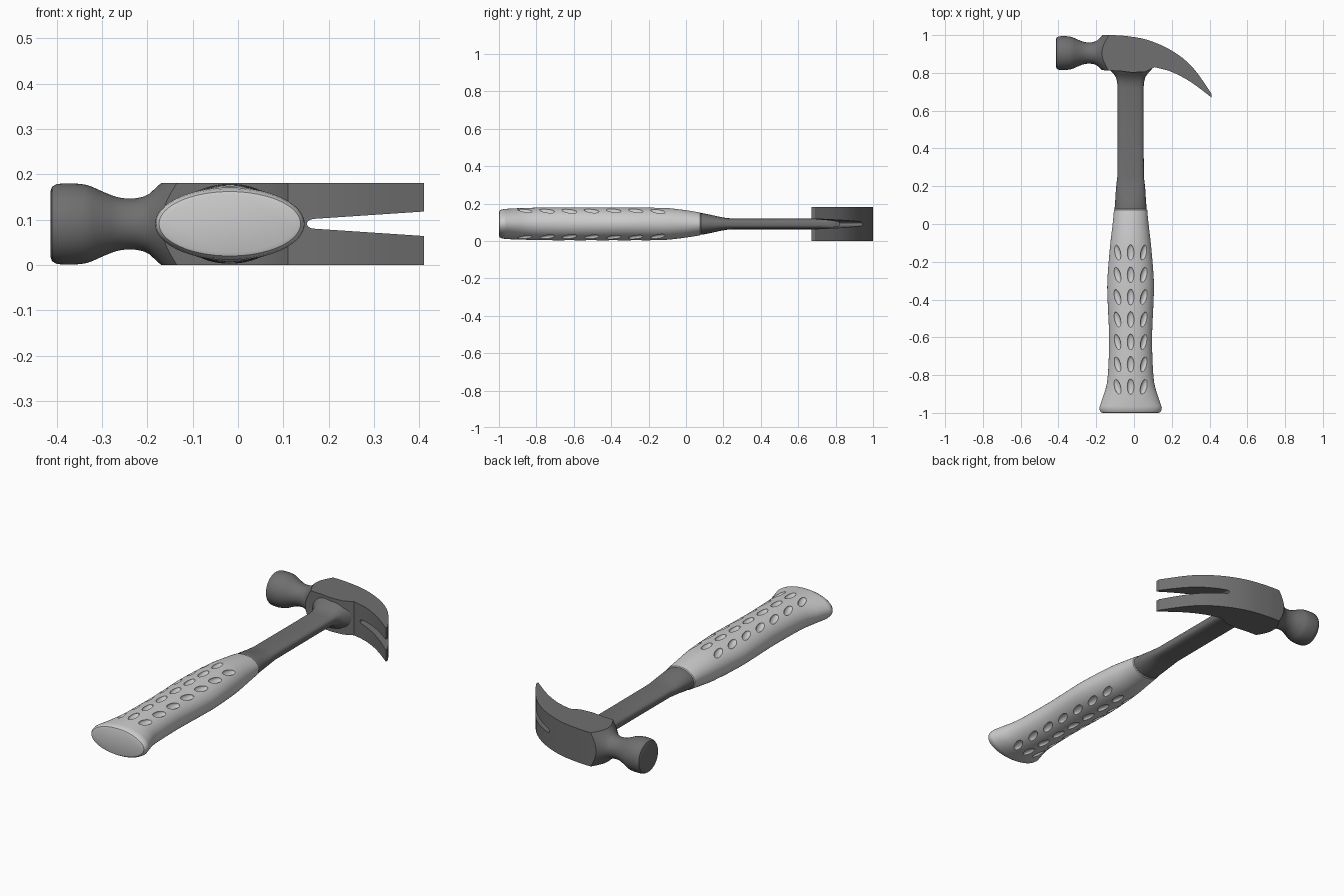
import bpy, bmesh, math
from mathutils import Matrix, Vector

if "Cube" in bpy.data.objects:
    bpy.data.objects.remove(bpy.data.objects["Cube"])

ZC = 0.091      # mid height of the hammer
XC = -0.018     # handle axis

steel = bpy.data.materials.new("dark_steel")
steel.diffuse_color = (0.16, 0.16, 0.16, 1)
steel.use_nodes = True
steel.node_tree.nodes["Principled BSDF"].inputs["Base Color"].default_value = steel.diffuse_color


def make(name, bm, mat=None):
    bmesh.ops.recalc_face_normals(bm, faces=bm.faces)
    me = bpy.data.meshes.new(name)
    bm.to_mesh(me)
    bm.free()
    ob = bpy.data.objects.new(name, me)
    bpy.context.collection.objects.link(ob)
    if mat:
        me.materials.append(mat)
    return ob


def skin(name, rings, mat=None):
    """Bridge a list of closed rings and cap both ends."""
    bm = bmesh.new()
    vs = [[bm.verts.new(p) for p in r] for r in rings]
    n = len(vs[0])
    for a, b in zip(vs, vs[1:]):
        for i in range(n):
            bm.faces.new((a[i], a[(i + 1) % n], b[(i + 1) % n], b[i]))
    bm.faces.new(vs[0])
    bm.faces.new(vs[-1])
    return make(name, bm, mat)


def oval(y, a, b, p=2.0, n=64):
    """Superellipse section across the handle."""
    out = []
    for i in range(n):
        t = 2 * math.pi * i / n
        c, s = math.cos(t), math.sin(t)
        out.append((XC + a * math.copysign(abs(c) ** (2 / p), c), y,
                    ZC + b * math.copysign(abs(s) ** (2 / p), s)))
    return out


def prism(name, pts, place, mat=None):
    """Extrude an outline; place(u, v, end) gives the 3D point."""
    return skin(name, [[place(u, v, e) for u, v in pts] for e in (0, 1)], mat)


def cut(ob, tool, op):
    m = ob.modifiers.new(op, 'BOOLEAN')
    m.operation, m.object, m.solver = op, tool, 'EXACT'
    activate(ob)
    bpy.ops.object.modifier_apply(modifier=m.name)
    bpy.data.objects.remove(tool)


def activate(ob):
    bpy.ops.object.select_all(action='DESELECT')
    ob.select_set(True)
    bpy.context.view_layer.objects.active = ob


def smooth(ob, deg=30):
    activate(ob)
    bpy.ops.object.shade_smooth_by_angle(angle=math.radians(deg))


def curve(keys, steps=4):
    """Catmull-Rom through tuples."""
    ks = [Vector(k) for k in keys]
    out = []
    for i in range(len(ks) - 1):
        p0, p1, p2, p3 = ks[max(i - 1, 0)], ks[i], ks[i + 1], ks[min(i + 2, len(ks) - 1)]
        for s in range(steps):
            t = s / steps
            out.append(0.5 * (2 * p1 + (p2 - p0) * t + (2 * p0 - 5 * p1 + 4 * p2 - p3) * t * t
                              + (3 * p1 - p0 - 3 * p2 + p3) * t ** 3))
    return out + [ks[-1]]


# Grip: (y, half width, half height)
body = curve([(-0.97, 0.165, 0.08), (-0.92, 0.148, 0.083), (-0.84, 0.125, 0.086),
              (-0.72, 0.116, 0.088), (-0.58, 0.114, 0.088), (-0.42, 0.121, 0.088),
              (-0.3, 0.123, 0.088), (-0.12, 0.109, 0.086), (0, 0.095, 0.073),
              (0.075, 0.088, 0.061)])
end = [(-1, 0.146, 0.063), (-0.997, 0.156, 0.071), (-0.987, 0.163, 0.077)]
grip = skin("grip", [oval(*r) for r in end + body] + [oval(0.083, 0.08, 0.053)])

# Dimples: three columns on the upper and lower sides
bm = bmesh.new()
for row in range(7):
    y = -0.15 - row * 0.1185
    r = min(body, key=lambda q: abs(q[0] - y))
    for col in (-1, 0, 1):
        for side in (-1, 1):
            x = col * 0.07
            z = side * r[2] * math.sqrt(1 - (x / r[1]) ** 2)
            nrm = Vector((x / r[1] ** 2, 0, z / r[2] ** 2)).normalized()
            ydir = Vector((col * 0.35, 1, 0))
            ydir = (ydir - nrm * ydir.dot(nrm)).normalized()
            xdir = ydir.cross(nrm)
            rot = Matrix((xdir, ydir, nrm)).transposed().to_4x4()
            m = Matrix.Translation((XC + x, y, ZC + z)) @ rot @ Matrix.Diagonal((0.018, 0.042, 0.013, 1))
            bmesh.ops.create_uvsphere(bm, u_segments=16, v_segments=10, radius=1, matrix=m)
dimples = make("dimple_cutter", bm)
cut(grip, dimples, 'DIFFERENCE')
smooth(grip)

# Shaft: flared collar at the grip, flat bar, flare into the head
shaft = skin("shaft", [oval(*r) for r in [
    (0.05, 0.084, 0.057, 2), (0.09, 0.084, 0.057, 2), (0.13, 0.081, 0.049, 2.2),
    (0.18, 0.078, 0.038, 2.4), (0.22, 0.074, 0.031, 2.8), (0.25, 0.07, 0.029, 3),
    (0.5, 0.069, 0.029, 3), (0.72, 0.069, 0.029, 3), (0.75, 0.071, 0.034, 2.8),
    (0.775, 0.077, 0.046, 2.5), (0.795, 0.09, 0.064, 2.3), (0.81, 0.105, 0.08, 2.2),
    (0.83, 0.12, 0.088, 2.2), (0.9, 0.12, 0.088, 2.2)]], steel)
smooth(shaft)

# Head: side outline extruded across z ...
top = curve([(-0.13, 1.0), (-0.05, 0.996), (0.07, 0.975), (0.2, 0.918),
             (0.31, 0.83), (0.41, 0.69)])
under = curve([(0.41, 0.67), (0.3, 0.752), (0.2, 0.805), (0.11, 0.83)])
outline = [(-0.45, 1.0)] + [tuple(p) for p in top + under] + [
    (0.06, 0.806), (-0.01, 0.802), (-0.075, 0.81), (-0.17, 0.8145), (-0.45, 0.8145)]
head = prism("head", outline, lambda u, v, e: (u, v, 0.181 * e), steel)

# ... trimmed by a turned shape that forms the striking face, neck and cone
turned = [(-0.413, 0.074), (-0.41, 0.082), (-0.4, 0.088), (-0.385, 0.0895)] + [tuple(p) for p in curve(
    [(-0.36, 0.0895), (-0.33, 0.085), (-0.295, 0.07), (-0.265, 0.059), (-0.235, 0.056),
     (-0.21, 0.06), (-0.195, 0.067)])] + [(-0.17, 0.09), (-0.125, 0.14), (0.2, 0.5), (0.5, 0.5)]
trim = skin("head_trim", [[(x, 0.905 + r * math.cos(i * math.pi / 24), 0.0905 + r * math.sin(i * math.pi / 24))
                           for i in range(48)] for x, r in turned])
cut(head, trim, 'INTERSECT')

# Claw slot with a rounded inner end
slot = [(0.5, 0.033)] + [(0.17 - 0.018 * math.sin(t), 0.011 * math.cos(t))
                         for t in [i * math.pi / 10 for i in range(11)]] + [(0.5, -0.033)]
cutter = prism("slot_cutter", slot, lambda u, v, e: (u, 0.5 + 0.7 * e, ZC + v))
cut(head, cutter, 'DIFFERENCE')
smooth(head)
